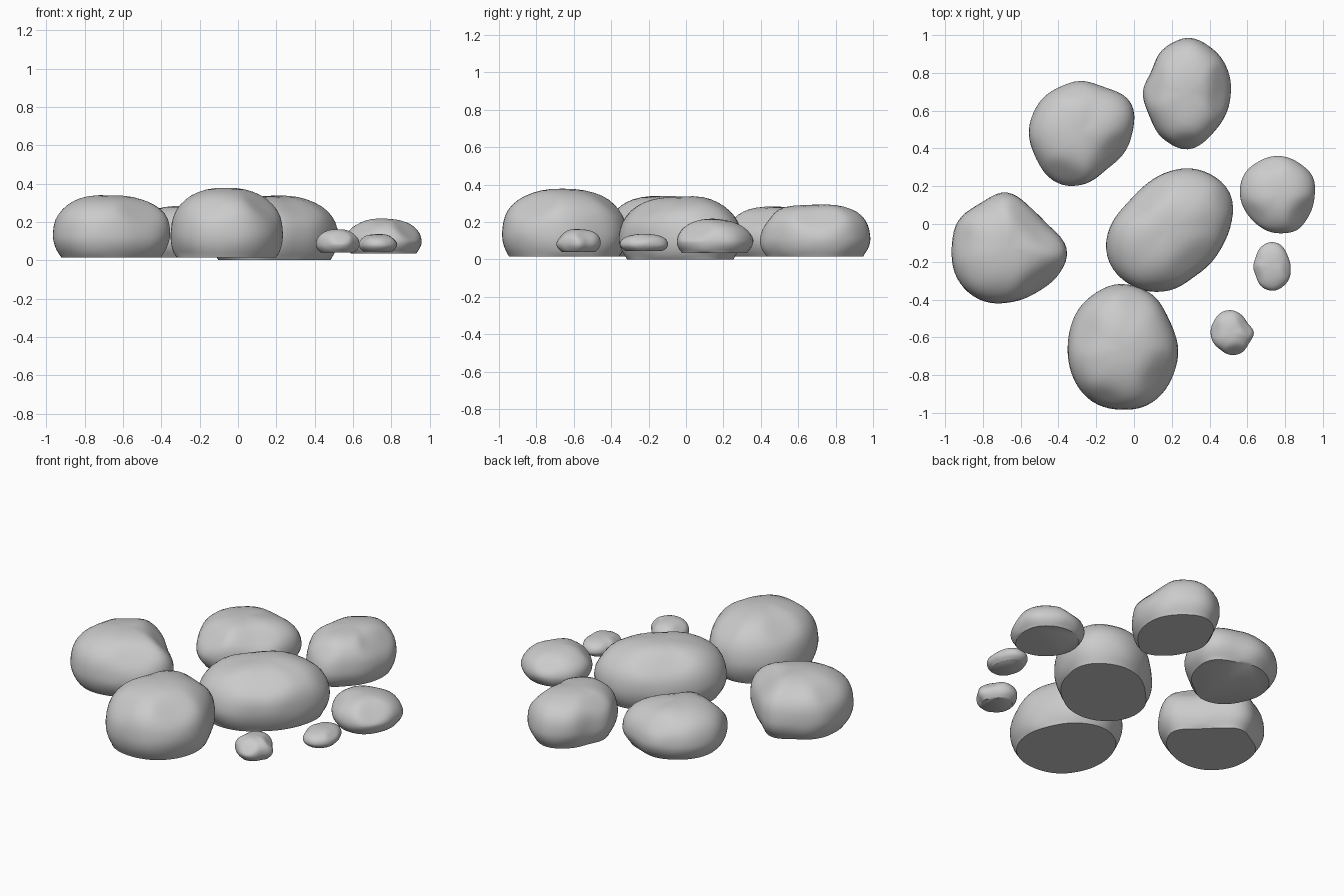
import bpy
import bmesh
from math import sin, cos, pi, radians
from mathutils import Vector, noise

cube = bpy.data.objects.get("Cube")
if cube:
    bpy.data.objects.remove(cube, do_unlink=True)

SEGMENTS = 60
RINGS = 20

stone = bpy.data.materials.new("stone_grey")
stone.use_nodes = True
stone_colour = (0.6, 0.6, 0.6, 1)
stone.diffuse_color = stone_colour
shader = stone.node_tree.nodes["Principled BSDF"]
shader.inputs["Base Color"].default_value = stone_colour
shader.inputs["Roughness"].default_value = 0.9


def outline_radius(radii, turn):
    """Smooth closed curve through evenly spaced radii (turn runs from 0 to 1)."""
    count = len(radii)
    place = turn * count
    i = int(place)
    t = place - i
    a, b, c, d = (radii[(i + k) % count] for k in (-1, 0, 1, 2))
    return b + t * ((c - a) + t * ((2*a - 5*b + 4*c - d) + t * (3*(b - c) + d - a))) / 2


def side_profile(base, belt, fullness):
    """Width and height fractions from the foot of a rock up to its crown."""
    points = []
    for k in range(RINGS):
        angle = -pi / 2 + pi * k / RINGS
        if angle < 0:
            s = -angle / (pi / 2)
            points.append((1 - (1 - base) * s ** 2.2, belt * (1 - s)))
        else:
            power = 2 / fullness
            points.append((cos(angle) ** power, belt + (1 - belt) * sin(angle) ** power))
    return points


def make_rock(name, centre, bottom, top, radii, facets, base=0.84, belt=0.36, fullness=2.3):
    """radii: outline in hundredths; facets: (azimuth, elevation, depth kept)."""
    bm = bmesh.new()
    height = top - bottom
    rings = []
    for width, level in side_profile(base, belt, fullness):
        ring = []
        for j in range(SEGMENTS):
            turn = j / SEGMENTS
            r = outline_radius(radii, turn) / 100 * width
            ring.append(bm.verts.new((r * cos(2*pi*turn), r * sin(2*pi*turn), level * height)))
        rings.append(ring)
    for low, high in zip(rings, rings[1:]):
        for j in range(SEGMENTS):
            k = (j + 1) % SEGMENTS
            bm.faces.new((low[j], low[k], high[k], high[j]))
    crown = bm.verts.new((0, 0, height))
    for j in range(SEGMENTS):
        bm.faces.new((rings[-1][j], rings[-1][(j + 1) % SEGMENTS], crown))

    # Worn flat facets: press the bulge back towards a plane
    body = [v for ring in rings[1:] for v in ring] + [crown]
    middle = Vector((0, 0, belt * height))
    for azimuth, elevation, kept in facets:
        az, el = radians(azimuth), radians(elevation)
        normal = Vector((cos(az) * cos(el), sin(az) * cos(el), sin(el)))
        limit = kept * max((v.co - middle).dot(normal) for v in body)
        for v in body:
            excess = (v.co - middle).dot(normal) - limit
            if excess > 0:
                v.co -= normal * excess * 0.9

    # Gentle lumps, then soften the facet borders
    size = sum(radii) / len(radii) / 100
    seed = Vector((*centre, 0)) * 7
    for v in body:
        v.co += (v.co - middle).normalized() * noise.noise(v.co / size * 2 + seed) * size * 0.03
    for _ in range(3):
        bmesh.ops.smooth_vert(bm, verts=body, factor=0.5,
                              use_axis_x=True, use_axis_y=True, use_axis_z=True)

    # Flat underside
    bm.faces.new(list(reversed(rings[0])))
    bmesh.ops.recalc_face_normals(bm, faces=bm.faces[:])
    mesh = bpy.data.meshes.new(name)
    bm.to_mesh(mesh)
    bm.free()
    mesh.materials.append(stone)
    rock = bpy.data.objects.new(name, mesh)
    rock.location = (*centre, bottom)
    bpy.context.collection.objects.link(rock)
    bpy.ops.object.select_all(action="DESELECT")
    rock.select_set(True)
    bpy.context.view_layer.objects.active = rock
    bpy.ops.object.shade_smooth_by_angle(angle=radians(45))


# Large rocks
make_rock("centre_rock", (0.19, -0.02), 0, 0.34,
          (32, 37, 35, 30, 26, 26, 32, 37, 37, 33, 29, 29),
          [(130, 45, 0.92), (310, 50, 0.92), (20, 35, 0.95)], base=0.87)
make_rock("front_rock", (-0.065, -0.665), 0.015, 0.38,
          (30, 30, 33, 35, 33, 30, 29, 30, 32, 32, 32, 31),
          [(330, 45, 0.9), (160, 50, 0.93), (70, 45, 0.94), (250, 40, 0.95)], base=0.88)
make_rock("right_rock", (-0.67, -0.13), 0.015, 0.34,
          (32, 25, 25, 30, 28, 30, 30, 31, 31, 29, 28, 30),
          [(310, 40, 0.9), (45, 45, 0.9), (170, 45, 0.95)], fullness=2.5)
make_rock("back_right_rock", (-0.286, 0.479), 0.015, 0.285,
          (28, 32, 28, 28, 27, 27, 27, 27, 29, 28, 24, 25),
          [(250, 45, 0.88), (320, 45, 0.9), (100, 45, 0.94)])
make_rock("back_rock", (0.285, 0.69), 0.015, 0.295,
          (23, 25, 27, 30, 27, 23, 24, 24, 27, 30, 25, 23),
          [(0, 42, 0.84), (170, 50, 0.92), (270, 40, 0.92)], base=0.86, fullness=2.6)

# Small rocks
make_rock("left_rock", (0.76, 0.15), 0.035, 0.22,
          (20, 21, 21, 21, 21, 21, 20, 19, 19, 20, 21, 20),
          [(325, 45, 0.86), (220, 45, 0.92), (100, 45, 0.93)], base=0.85, fullness=2)
make_rock("left_pebble", (0.73, -0.225), 0.045, 0.137,
          (10, 10, 12, 13, 12, 10, 10, 10, 12, 13, 12, 11),
          [(0, 50, 0.9), (200, 50, 0.92)], base=0.75, belt=0.4)
make_rock("front_left_pebble", (0.515, -0.575), 0.04, 0.162,
          (12, 10, 11, 12, 12, 11, 11, 11, 11, 12, 12, 11),
          [(30, 45, 0.88), (280, 40, 0.85), (170, 45, 0.92)], base=0.75, belt=0.4)
